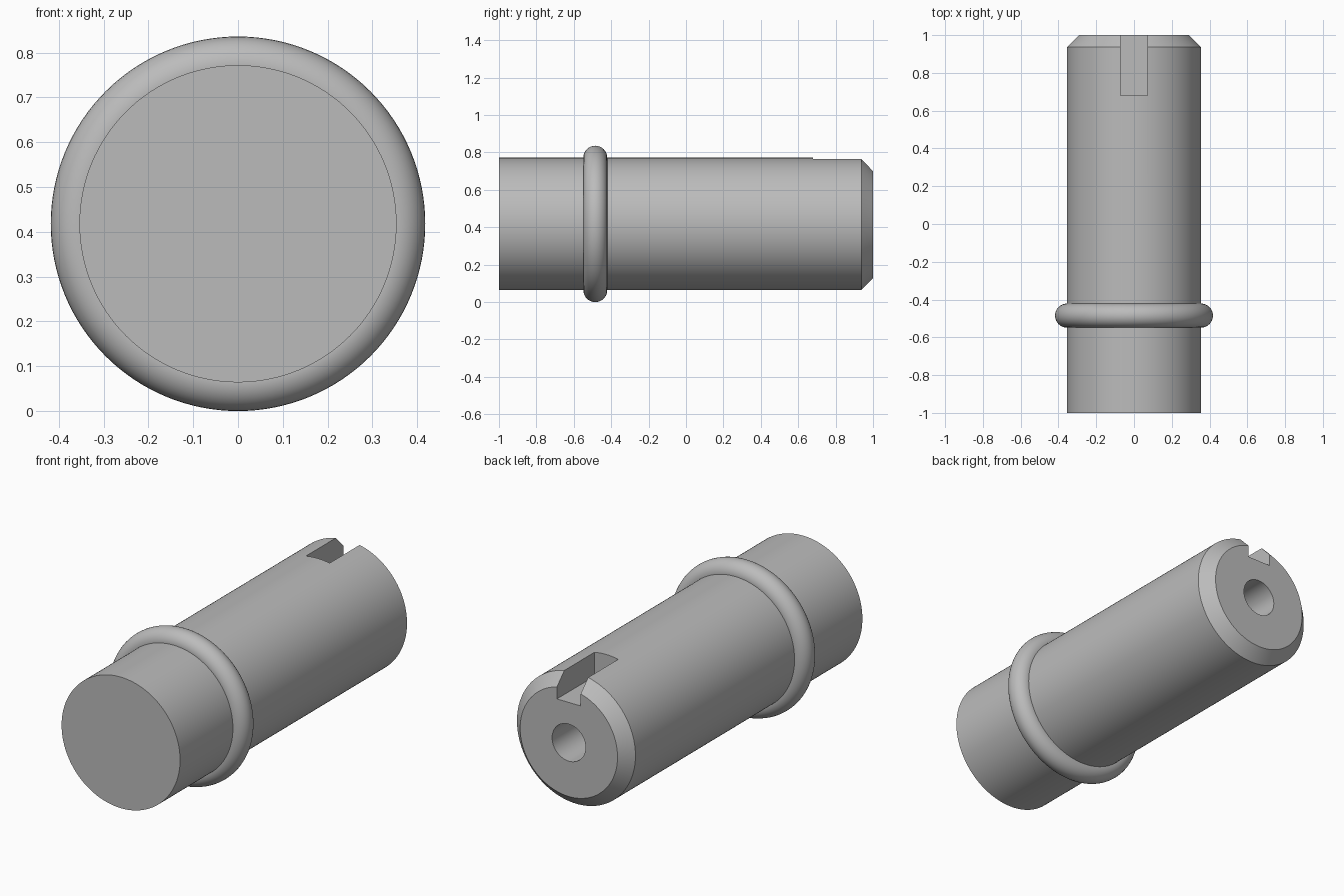
import bpy, bmesh, math
from mathutils import Vector

cube = bpy.data.objects.get("Cube")
if cube:
    bpy.data.objects.remove(cube, do_unlink=True)

AXIS_Z = 0.418      # height of the pin's centre line
RADIUS = 0.354
BEAD = 0.064        # radius of the ring's round section

grey = bpy.data.materials.new("plain grey")
grey.use_nodes = True
colour = (0.5, 0.5, 0.5, 1)
grey.diffuse_color = colour
grey.node_tree.nodes["Principled BSDF"].inputs["Base Color"].default_value = colour


def select_only(obj):
    bpy.ops.object.select_all(action='DESELECT')
    obj.select_set(True)
    bpy.context.view_layer.objects.active = obj


def revolve(name, profile, steps=128, closed=False):
    """Spin (radius, y) points around the horizontal centre line."""
    bm = bmesh.new()
    verts = [bm.verts.new((r, y, AXIS_Z)) for r, y in profile]
    edges = [bm.edges.new(pair) for pair in zip(verts, verts[1:])]
    if closed:
        edges.append(bm.edges.new((verts[-1], verts[0])))
    bmesh.ops.spin(bm, geom=verts + edges, cent=Vector((0, 0, AXIS_Z)),
                   axis=(0, 1, 0), angle=math.tau, steps=steps)
    bmesh.ops.remove_doubles(bm, verts=bm.verts[:], dist=1e-4)
    bmesh.ops.recalc_face_normals(bm, faces=bm.faces[:])
    mesh = bpy.data.meshes.new(name)
    bm.to_mesh(mesh)
    bm.free()
    obj = bpy.data.objects.new(name, mesh)
    bpy.context.collection.objects.link(obj)
    mesh.materials.append(grey)
    return obj


# Shaft: flat front, chamfered back end with a blind bore
shaft = revolve("shaft", [(0, -1), (RADIUS, -1), (RADIUS, 0.937), (0.291, 1),
                          (0.1, 1), (0.1, 0.4), (0, 0.4)])

# Keyway slot cut into the top of the back end
bpy.ops.mesh.primitive_cube_add(size=1, location=(0, 0.93, 0.885))
cutter = bpy.context.object
cutter.name = "keyway_cutter"
cutter.scale = (0.142, 0.5, 0.5)
cutter.hide_render = True
cutter.data.materials.append(grey)
slot = shaft.modifiers.new("keyway", 'BOOLEAN')
slot.operation = 'DIFFERENCE'
slot.solver = 'EXACT'
slot.object = cutter
select_only(shaft)
bpy.ops.object.modifier_apply(modifier=slot.name)
bpy.data.objects.remove(cutter, do_unlink=True)

# Round collar ring near the front
section = [(RADIUS + BEAD * math.cos(a), -0.485 + BEAD * math.sin(a))
           for a in (math.tau * i / 32 for i in range(32))]
ring = revolve("collar_ring", section, closed=True)

for part in (shaft, ring):
    select_only(part)
    bpy.ops.object.shade_smooth_by_angle(angle=math.radians(30))
